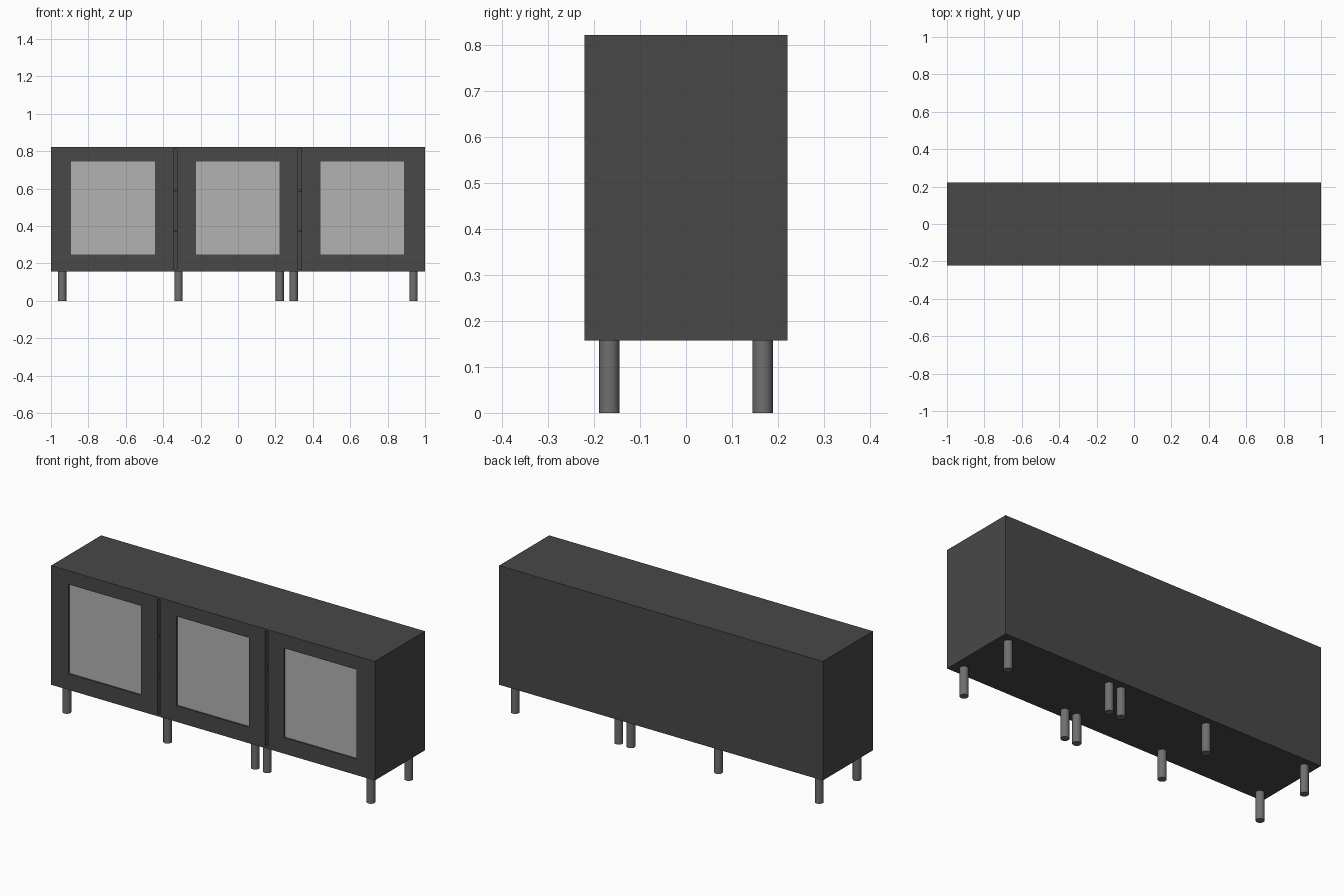
import bpy, bmesh

if "Cube" in bpy.data.objects:
    bpy.data.objects.remove(bpy.data.objects["Cube"])

def material(name, v, a=1.0):
    m = bpy.data.materials.new(name)
    m.diffuse_color = (v, v, v, a)
    m.use_nodes = True
    m.node_tree.nodes["Principled BSDF"].inputs["Base Color"].default_value = m.diffuse_color
    return m

BODY = material("dark_wood", 0.065)
LEG = material("leg_metal", 0.16)
GLASS = material("frosted_glass", 0.45)

def new_object(name, bm, mat):
    me = bpy.data.meshes.new(name)
    bm.to_mesh(me)
    bm.free()
    ob = bpy.data.objects.new(name, me)
    bpy.context.collection.objects.link(ob)
    me.materials.append(mat)
    return ob

def box(name, lo, hi, mat=BODY):
    bm = bmesh.new()
    bmesh.ops.create_cube(bm, size=1)
    for v in bm.verts:
        v.co = [(l + h) / 2 + c * (h - l) for l, h, c in zip(lo, hi, v.co)]
    return new_object(name, bm, mat)

def frame(name, outer, inner, y0, y1):
    """Rectangular door frame with a window; outer and inner are x0, x1, z0, z1."""
    bm = bmesh.new()
    rings = []
    for y in (y0, y1):
        for x0, x1, z0, z1 in (outer, inner):
            rings.append([bm.verts.new(p) for p in
                          ((x0, y, z0), (x1, y, z0), (x1, y, z1), (x0, y, z1))])
    fo, fi, bo, bi = rings
    for a, b in ((fo, fi), (fi, bi), (bi, bo), (bo, fo)):
        for i in range(4):
            j = (i + 1) % 4
            bm.faces.new((a[i], a[j], b[j], b[i]))
    bmesh.ops.recalc_face_normals(bm, faces=bm.faces)
    return new_object(name, bm, BODY)

X, Y, Z0, Z1 = 1.0, 0.221, 0.157, 0.822
T = 0.012          # panel thickness
DOOR = 0.02        # door thickness
BACK = -Y + DOOR   # plane behind the doors

# Carcass
box("top_panel", (-X, -Y, Z1 - 0.011), (X, Y, Z1))
box("bottom_panel", (-X, -Y, Z0), (X, Y, Z0 + T))
box("back_panel", (-X, Y - T, Z0 + T), (X, Y, Z1 - 0.011))
for s, side in ((-1, "left"), (1, "right")):
    a, b = sorted((s * X, s * (X - T)))
    box(side + "_side", (a, BACK, Z0 + T), (b, Y - T, Z1 - 0.011))
    a, b = sorted((s * 0.322, s * 0.347))
    box(side + "_divider", (a, BACK + 0.012, Z0 + T), (b, Y - T, Z1 - 0.011))

# Shelves, just visible in the gaps between the doors
for z in (0.375, 0.59):
    box("shelf", (-X + T, BACK, z - 0.005), (X - T, Y - T, z + 0.005))

# Doors with recessed glass
windows = ((-0.893, -0.445), (-0.224, 0.222), (0.44, 0.888))
spans = ((-X, -0.344), (-0.326, 0.322), (0.34, X))
for (x0, x1), (w0, w1), n in zip(spans, windows, ("left", "middle", "right")):
    frame(n + "_door_frame", (x0, x1, Z0 + T, Z1 - 0.011),
          (w0, w1, 0.247, 0.746), -Y, BACK)
    box(n + "_door_glass", (w0, -Y + 0.008, 0.247), (w1, -Y + 0.014, 0.746), GLASS)

# Legs
for x in (-0.94, -0.318, 0.223, 0.298, 0.938):
    for y, row in ((-0.167, "front"), (0.167, "back")):
        bm = bmesh.new()
        bmesh.ops.create_cone(bm, cap_ends=True, segments=32, radius1=0.022,
                              radius2=0.022, depth=Z0)
        bmesh.ops.translate(bm, verts=bm.verts, vec=(x, y, Z0 / 2))
        ob = new_object(row + "_leg", bm, LEG)
        bpy.context.view_layer.objects.active = ob
        ob.select_set(True)
        bpy.ops.object.shade_smooth_by_angle()
        ob.select_set(False)
